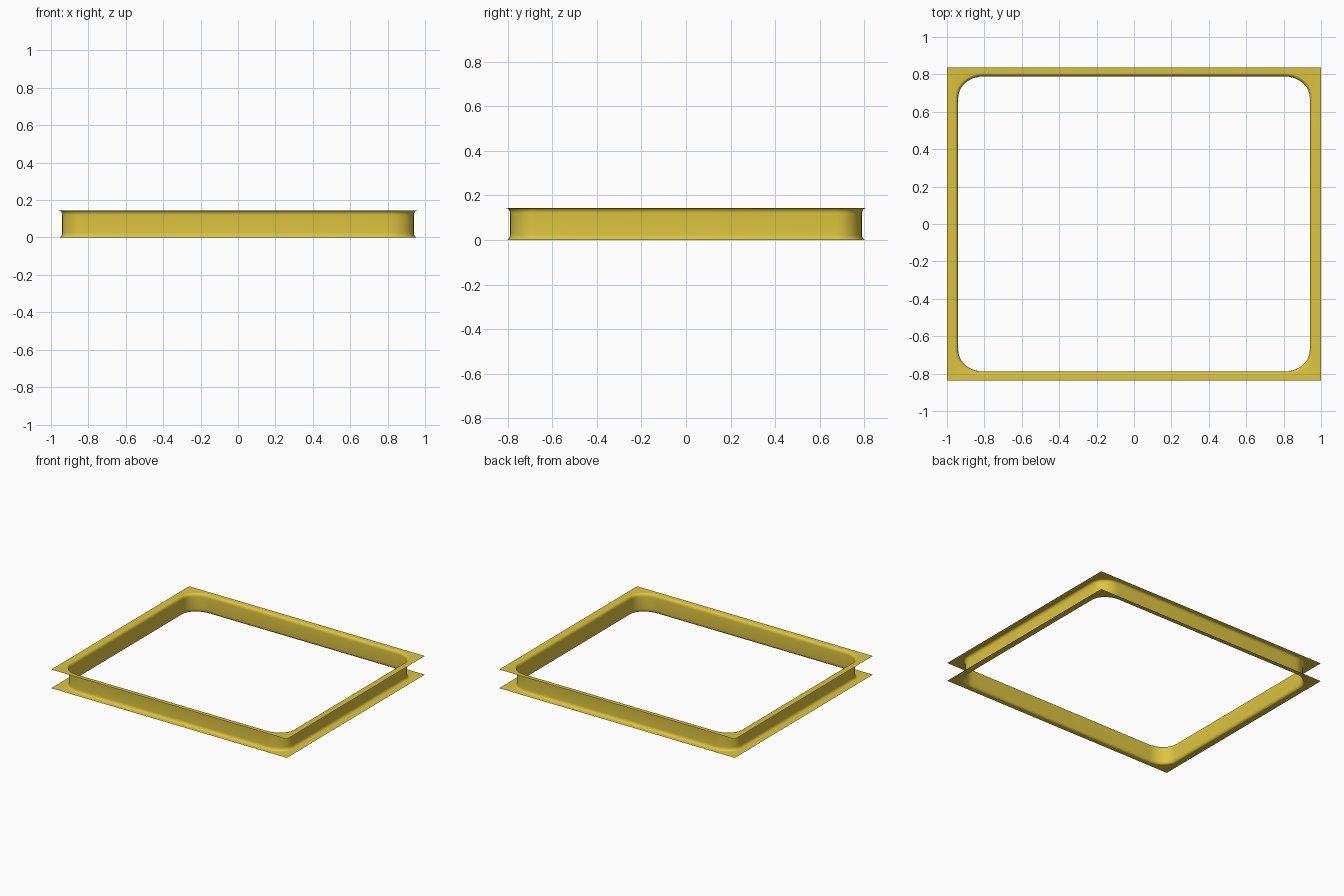
import bpy, bmesh, math

if "Cube" in bpy.data.objects:
    bpy.data.objects.remove(bpy.data.objects["Cube"])

HX, HY, H = 1.0, 0.836, 0.143      # outer flange half sizes and height
WX, WY = 0.94, 0.789               # half sizes of the opening
RX, RY = 0.135, 0.115              # opening corner radii
FO, FZ = 0.017, 0.025              # fillet spread outward and upward
N, F = 10, 6                       # corner and fillet segments


def ring(bm, off, z, square=False):
    """Rounded rectangle loop; the square version puts all arc points on the corner."""
    verts = []
    for q in range(4):
        sx = 1 if q in (0, 3) else -1
        sy = 1 if q < 2 else -1
        for i in range(N + 1):
            a = math.pi / 2 * (q + i / N)
            if square:
                x, y = sx * HX, sy * HY
            else:
                x = sx * (WX - RX) + (RX + off) * math.cos(a)
                y = sy * (WY - RY) + (RY + off) * math.sin(a)
            verts.append(bm.verts.new((x, y, z)))
    return verts


# Channel cross-section: bottom fillet, straight wall, top fillet
lower = []
for i in range(F + 1):
    a = math.pi / 2 * i / F
    lower.append((FO * (1 - math.sin(a)), FZ * (1 - math.cos(a))))
profile = lower + [(o, H - z) for o, z in reversed(lower)]

bm = bmesh.new()
rings = [ring(bm, 0, 0, True)]
rings += [ring(bm, o, z) for o, z in profile]
rings.append(ring(bm, 0, H, True))

# Skin neighbouring loops: bottom flange, wall, top flange
for a, b in zip(rings, rings[1:]):
    n = len(a)
    for i in range(n):
        j = (i + 1) % n
        bm.faces.new((a[i], b[i], b[j], a[j]))
bmesh.ops.remove_doubles(bm, verts=bm.verts, dist=1e-5)
bmesh.ops.recalc_face_normals(bm, faces=bm.faces)

mesh = bpy.data.meshes.new("flanged_frame")
bm.to_mesh(mesh)
bm.free()
frame = bpy.data.objects.new("flanged_frame", mesh)
bpy.context.collection.objects.link(frame)

# Yellow finish
mat = bpy.data.materials.new("yellow")
mat.diffuse_color = (0.72, 0.56, 0.05, 1)
mat.use_nodes = True
mat.node_tree.nodes["Principled BSDF"].inputs["Base Color"].default_value = mat.diffuse_color
mesh.materials.append(mat)

bpy.context.view_layer.objects.active = frame
frame.select_set(True)
bpy.ops.object.shade_smooth_by_angle(angle=math.radians(40))
